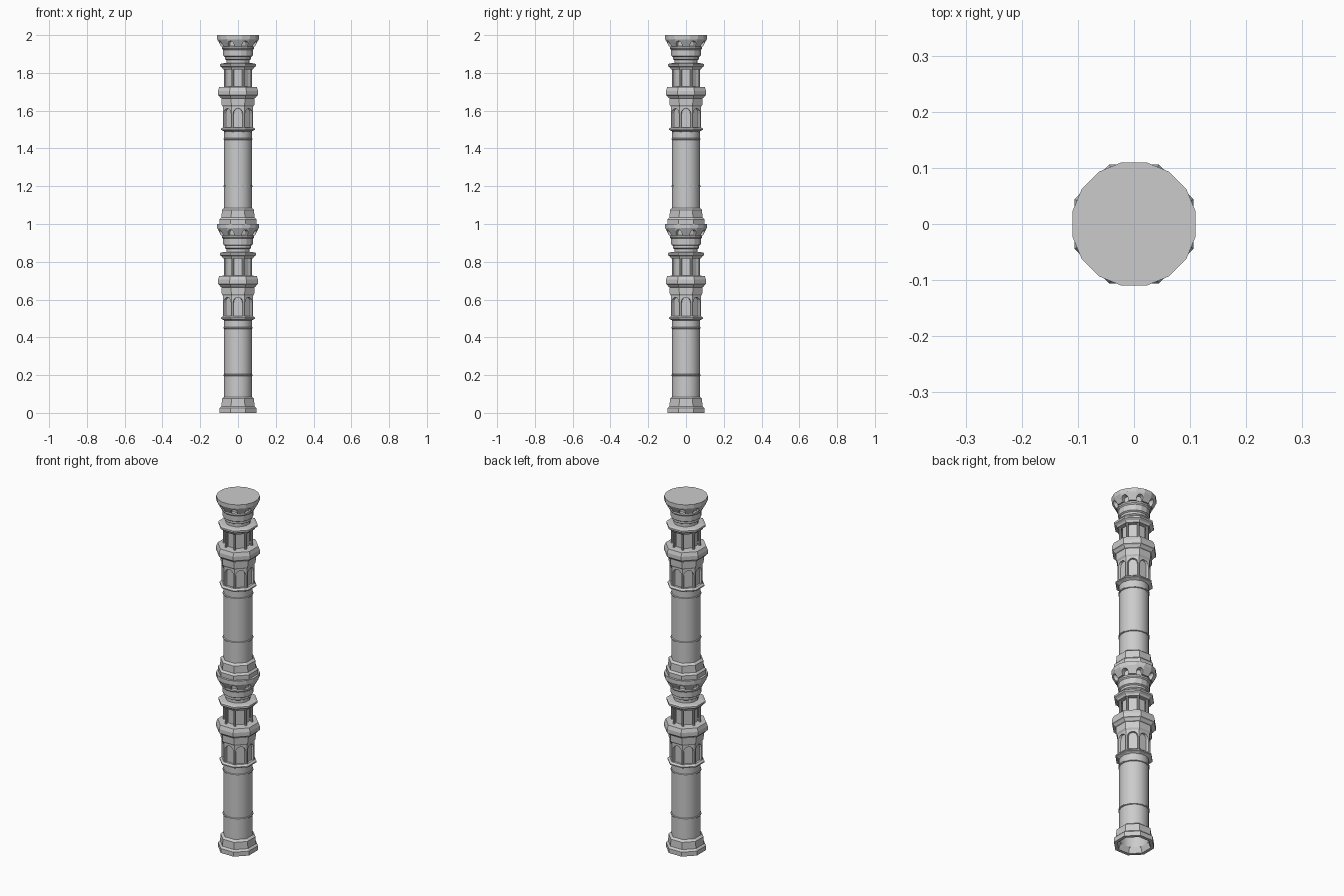
import bpy, bmesh
from math import sin, cos, tan, pi

if "Cube" in bpy.data.objects:
    bpy.data.objects.remove(bpy.data.objects["Cube"])


def finish(bm, name, smooth=False):
    bmesh.ops.remove_doubles(bm, verts=bm.verts, dist=0.00005)
    bmesh.ops.recalc_face_normals(bm, faces=bm.faces)
    me = bpy.data.meshes.new(name)
    bm.to_mesh(me)
    bm.free()
    ob = bpy.data.objects.new(name, me)
    bpy.context.collection.objects.link(ob)
    if smooth:
        bpy.ops.object.select_all(action='DESELECT')
        ob.select_set(True)
        bpy.context.view_layer.objects.active = ob
        bpy.ops.object.shade_smooth_by_angle(angle=0.5)
    return ob


def lathe(name, profile, n, dz, cap_top=False, smooth=False):
    """Stack of n-sided rings with flat sides facing the axes; radii are apothems."""
    bm = bmesh.new()
    rings = []
    for r, z in profile:
        R = r / cos(pi / n)
        rings.append([bm.verts.new((R * cos(2 * pi * (i + .5) / n),
                                    R * sin(2 * pi * (i + .5) / n), z + dz)) for i in range(n)])
    for a, b in zip(rings, rings[1:]):
        for i in range(n):
            j = (i + 1) % n
            bm.faces.new((a[i], a[j], b[j], b[i]))
    if cap_top:
        bm.faces.new(rings[-1])
    return finish(bm, name, smooth)


def arcade(name, n, arched, open_frac, z0, zs, za, z1, radius, r_in, dz):
    """n flat faces; those where arched(i) is true get an arched opening."""
    bm = bmesh.new()
    k = tan(pi / n)
    for i in range(n):
        ang = 2 * pi * i / n

        def pt(f, z, r=None):
            r0 = radius(z)
            y = r0 if r is None else r
            x = f * min(y, r0) * k
            return bm.verts.new((y * cos(ang) - x * sin(ang), y * sin(ang) + x * cos(ang), z + dz))

        if not arched(i):
            bm.faces.new((pt(-1, z0), pt(1, z0), pt(1, z1), pt(-1, z1)))
            bm.faces.new((pt(-1, z0), pt(1, z0), pt(1, z0, r_in), pt(-1, z0, r_in)))
            continue
        arc = [-cos(pi * t / 6) for t in range(7)]
        inner = [(-open_frac, z0)]
        outer = [(-1, z0)]
        for t, c in enumerate(arc):
            inner.append((c * open_frac, zs + (za - zs) * sin(pi * t / 6)))
            outer.append((c, z1))
        inner.append((open_frac, z0))
        outer.append((1, z0))
        for a, b, c, d in zip(inner, inner[1:], outer[1:], outer):
            bm.faces.new((pt(*a), pt(*b), pt(*c), pt(*d)))
            bm.faces.new((pt(*a), pt(*b), pt(*b, r_in), pt(*a, r_in)))
    return finish(bm, name)


def colonnettes(name, count, r, rad, z0, z1, dz):
    bm = bmesh.new()
    for i in range(count):
        a = 2 * pi * (i + .5) / count
        res = bmesh.ops.create_cone(bm, cap_ends=True, segments=8, radius1=rad,
                                    radius2=rad, depth=z1 - z0)
        bmesh.ops.translate(bm, verts=res['verts'],
                            vec=(r * cos(a), r * sin(a), (z0 + z1) / 2 + dz))
    return finish(bm, name, True)


def crown_radius(z):
    return .09 + .02 * min(1, max(0, (z - .94) / .035))


def tier(tag, dz):
    # octagonal plinth, hollow underneath
    lathe(tag + "_plinth", [(.07, .03), (.08, 0), (.097, 0), (.097, .025), (.087, .035),
                            (.085, .075), (.073, .085)], 8, dz)
    # round shaft with thin bands
    lathe(tag + "_shaft", [(.073, .03), (.073, .5)], 16, dz, smooth=True)
    for label, z, r in (("lower", .2, .0775), ("upper", .45, .0775)):
        lathe(f"{tag}_{label}_band", [(.073, z - .005), (r, z - .003), (r, z + .003),
                                      (.073, z + .005)], 16, dz)
    # arcade with recessed panels on eight sides
    lathe(tag + "_arcade_sill", [(.07, .488), (.08, .494), (.09, .498), (.09, .504),
                                 (.08, .512), (.068, .512)], 8, dz)
    lathe(tag + "_arcade_core", [(.068, .5), (.068, .64)], 8, dz)
    arcade(tag + "_arcade", 8, lambda i: True, .8, .51, .585, .612, .625,
           lambda z: .08, .068, dz)
    lathe(tag + "_arcade_cornice", [(.078, .618), (.086, .63), (.087, .665), (.093, .668),
                                    (.1, .678), (.106, .682), (.106, .705), (.099, .725),
                                    (.05, .728)], 8, dz)
    # open gallery of slim posts around a core
    lathe(tag + "_gallery_core", [(.056, .72), (.056, .83)], 8, dz)
    colonnettes(tag + "_gallery_posts", 8, .073, .0065, .722, .825, dz)
    lathe(tag + "_gallery_roof", [(.05, .818), (.08, .818), (.085, .828), (.096, .836),
                                  (.096, .846), (.086, .85), (.06, .853)], 8, dz)
    # neck mouldings
    lathe(tag + "_neck", [(.062, .85), (.062, .868), (.07, .873), (.07, .885), (.078, .89),
                          (.079, .922), (.085, .928), (.085, .937), (.078, .942),
                          (.08, .985)], 16, dz)
    # flared crown, arches on alternate sides
    arcade(tag + "_crown_arches", 16, lambda i: i % 2 == 1, .85, .94, .952, .969, .978,
           crown_radius, .079, dz)
    lathe(tag + "_crown_slab", [(.11, .978), (.11, 1.0)], 16, dz, cap_top=True)


tier("lower", 0)
tier("upper", 1)
